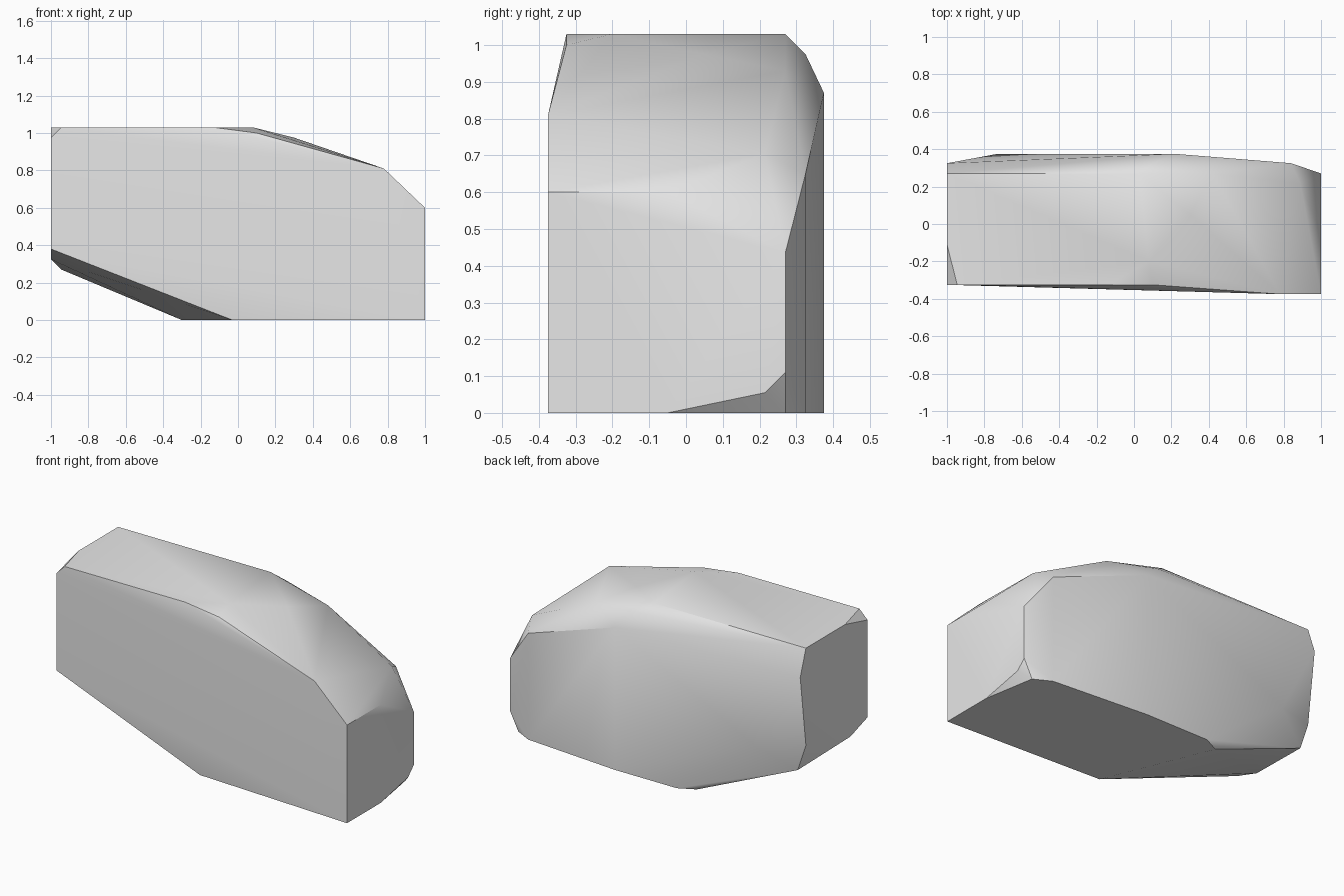
import bpy
import bmesh
import math

# Remove the default cube only
default_cube = bpy.data.objects.get("Cube")
if default_cube:
    bpy.data.objects.remove(default_cube, do_unlink=True)


def plain_material(name, colour):
    material = bpy.data.materials.new(name)
    material.use_nodes = True
    material.diffuse_color = colour
    shader = material.node_tree.nodes["Principled BSDF"]
    shader.inputs["Base Color"].default_value = colour
    return material


def on_x(x, outline):
    """Place a (y, z) outline on an end plane."""
    return [(x, y, z) for y, z in outline]


def on_y(y, outline):
    """Place an (x, z) outline on a front or back plane."""
    return [(x, y, z) for x, z in outline]


def on_z(z, outline):
    """Place an (x, y) outline on a level plane."""
    return [(x, y, z) for x, y in outline]


def hull_object(name, points, material):
    """Wrap a faceted solid around the outlines of its faces."""
    mesh = bpy.data.meshes.new(name)
    bm = bmesh.new()
    for point in points:
        bm.verts.new(point)
    result = bmesh.ops.convex_hull(bm, input=bm.verts[:])
    unused = [v for v in bm.verts if not v.link_faces]
    bmesh.ops.delete(bm, geom=unused, context="VERTS")
    # Join the triangles of each flat facet
    bmesh.ops.dissolve_limit(bm, angle_limit=math.radians(1),
                             verts=bm.verts[:], edges=bm.edges[:])
    bmesh.ops.recalc_face_normals(bm, faces=bm.faces[:])
    bm.to_mesh(mesh)
    bm.free()
    mesh.materials.append(material)
    solid = bpy.data.objects.new(name, mesh)
    bpy.context.collection.objects.link(solid)
    return solid


front, rear = -.325, .375
top = 1.03

# Flat right end and its sloping shoulder
right_end = on_x(1, [(-.375, 0), (-.375, .6), (-.05, .6), (.27, .435),
                     (.27, .11), (.215, .055), (-.05, 0)])
shoulder = [(.78, -.375, .81), (.89, .215, .705), (.42, .27, .93),
            (.3, .05, .975)]

# Flat left end with a nicked upper corner
left_end = on_x(-1, [(front, .38), (front, .975), (-.11, top), (.27, top),
                     (.325, .87), (.27, .435), (-.16, .325)])
lower_corner = [(-.945, .27, .27)]

# Level top
top_face = on_z(top, [(-.945, front), (-.13, front), (.08, -.2), (.03, .27)])
top_front_edge = [(.1, front, 1)]

# Level base
base = on_z(0, [(-.03, front), (-.3, .325), (-.2, rear), (.22, rear),
                (.84, .325), (.945, .27)])

# Bulging back
back = on_y(rear, [(.22, .87), (-.73, .4)])
back_edge = on_y(.325, [(.1, .975), (.84, .65)])

stone_grey = plain_material("stone grey", (.8, .8, .8, 1))
rock = hull_object(
    "rock",
    right_end + shoulder + left_end + lower_corner + top_face
    + top_front_edge + base + back + back_edge,
    stone_grey)

# Soft facets with crisp main edges
bpy.ops.object.select_all(action="DESELECT")
rock.select_set(True)
bpy.context.view_layer.objects.active = rock
bpy.ops.object.shade_smooth_by_angle(angle=math.radians(30))
